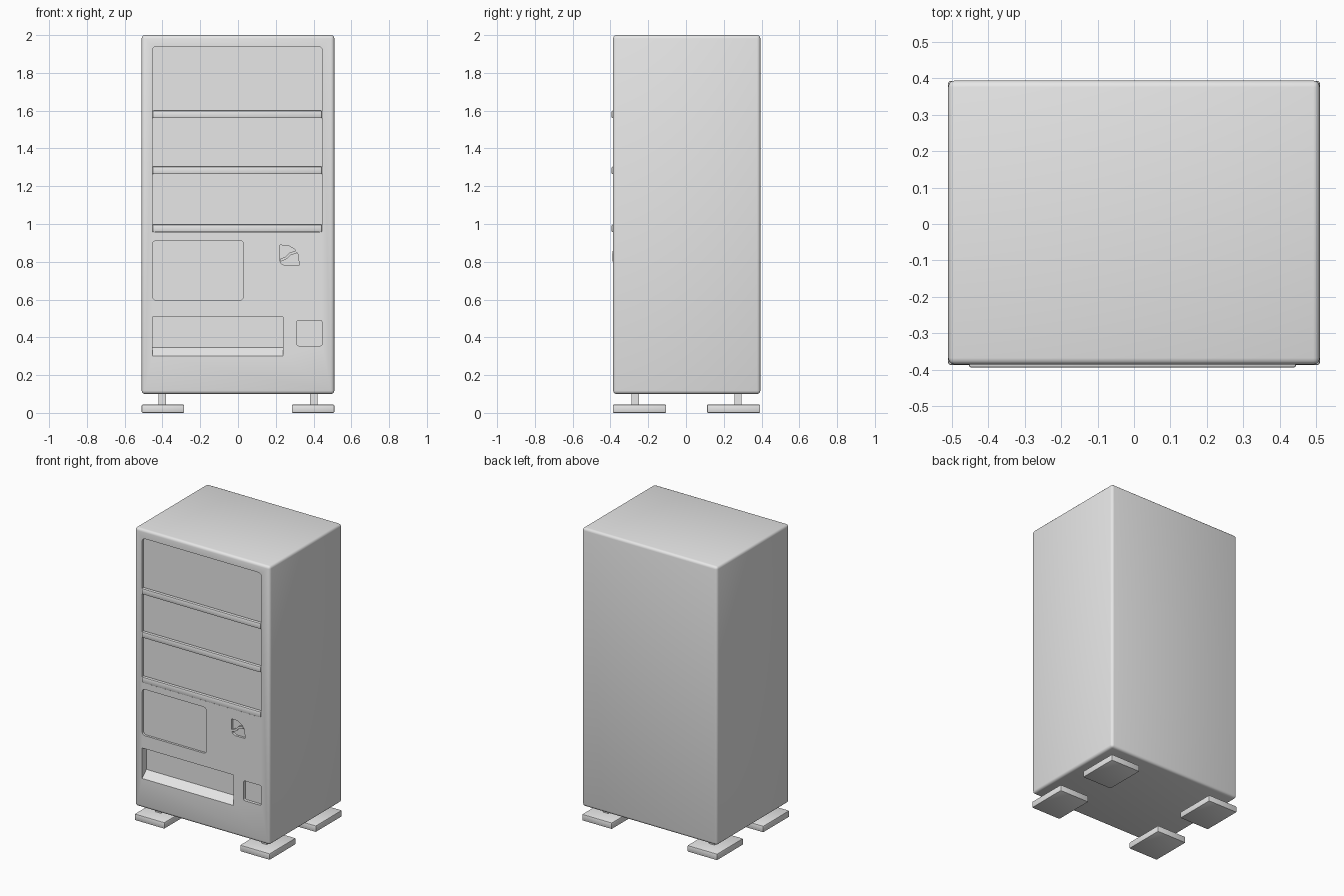
import bpy, bmesh, math

if "Cube" in bpy.data.objects:
    bpy.data.objects.remove(bpy.data.objects["Cube"])

FRONT, BACK = -0.386, 0.394

grey = bpy.data.materials.new("light_grey")
grey.diffuse_color = (0.8, 0.8, 0.8, 1)
grey.use_nodes = True
grey.node_tree.nodes["Principled BSDF"].inputs["Base Color"].default_value = grey.diffuse_color


def select(obj):
    bpy.ops.object.select_all(action='DESELECT')
    obj.select_set(True)
    bpy.context.view_layer.objects.active = obj


def finish(obj):
    select(obj)
    bpy.ops.object.shade_smooth_by_angle(angle=math.radians(35))


def make(name, bm):
    bmesh.ops.recalc_face_normals(bm, faces=bm.faces)
    mesh = bpy.data.meshes.new(name)
    bm.to_mesh(mesh)
    bm.free()
    obj = bpy.data.objects.new(name, mesh)
    bpy.context.collection.objects.link(obj)
    mesh.materials.append(grey)
    return obj


def box(name, x, y, z, bevel=0.0, segments=2):
    """Box from (min, max) ranges with rounded edges."""
    bm = bmesh.new()
    bmesh.ops.create_cube(bm, size=1)
    for v in bm.verts:
        v.co = [r[0] if c < 0 else r[1] for c, r in zip(v.co, (x, y, z))]
    if bevel:
        bmesh.ops.bevel(bm, geom=bm.edges[:], offset=bevel, segments=segments,
                        profile=0.5, affect='EDGES')
    return make(name, bm)


def prism(name, points, offset):
    """Closed 3D outline swept along an offset."""
    bm = bmesh.new()
    face = bm.faces.new([bm.verts.new(p) for p in points])
    out = bmesh.ops.extrude_face_region(bm, geom=[face])["geom"]
    bmesh.ops.translate(bm, vec=offset,
                        verts=[g for g in out if isinstance(g, bmesh.types.BMVert)])
    return make(name, bm)


def rounded_rect(x0, x1, z0, z1, r, steps=4):
    pts = []
    corners = ((x1 - r, z1 - r), (x0 + r, z1 - r), (x0 + r, z0 + r), (x1 - r, z0 + r))
    for i, (cx, cz) in enumerate(corners):
        for s in range(steps + 1):
            a = math.pi / 2 * (i + s / steps)
            pts.append((cx + r * math.cos(a), cz + r * math.sin(a)))
    return pts


def cut(target, cutter):
    mod = target.modifiers.new("cut", 'BOOLEAN')
    mod.operation, mod.solver, mod.object = 'DIFFERENCE', 'EXACT', cutter
    select(target)
    bpy.ops.object.modifier_apply(modifier=mod.name)
    bpy.data.objects.remove(cutter)


def recess(target, outline, depth):
    pts = [(x, FRONT - 0.05, z) for x, z in outline]
    cut(target, prism("recess_cutter", pts, (0, 0.05 + depth, 0)))


# Cabinet with softened edges
cabinet = box("cabinet", (-0.51, 0.51), (FRONT, BACK), (0.1, 2.0), 0.018, 3)

# Display window, selection panel and change tray
recess(cabinet, rounded_rect(-0.453, 0.445, 0.955, 1.94, 0.02), 0.015)
recess(cabinet, rounded_rect(-0.453, 0.03, 0.597, 0.912, 0.02), 0.015)
recess(cabinet, rounded_rect(0.312, 0.445, 0.355, 0.49, 0.01), 0.02)

# Coin slot with a curved outline
coin = [(0.222, 0.888), (0.265, 0.886), (0.298, 0.868), (0.318, 0.84),
        (0.324, 0.78), (0.25, 0.78), (0.23, 0.79), (0.22, 0.81)]
recess(cabinet, coin, 0.015)

# Delivery slot with a sloping floor
slot = [(FRONT - 0.05, 0.30), (FRONT, 0.30), (FRONT + 0.045, 0.345),
        (FRONT + 0.045, 0.508), (FRONT - 0.05, 0.508)]
cut(cabinet, prism("slot_cutter", [(-0.453, y, z) for y, z in slot], (0.69, 0, 0)))
finish(cabinet)

# Curved ridge across the coin slot
top = [(0.221, 0.815), (0.25, 0.826), (0.275, 0.85), (0.307, 0.858)]
ridge = top + [(x + 0.004, z - 0.014) for x, z in reversed(top)]
finish(prism("coin_ridge", [(x, FRONT - 0.002, z) for x, z in ridge], (0, 0.018, 0)))

# Shelf bars across the display
for i, z in enumerate((0.957, 1.264, 1.56)):
    finish(box(f"shelf_{i + 1}", (-0.453, 0.445), (-0.394, FRONT + 0.016),
               (z, z + 0.04), 0.006))

# Four feet, each a post on a flat pad
for sx, side in ((-1, "left"), (1, "right")):
    for sy, end in ((-1, "front"), (1, "back")):
        def span(s, a, b, shift=0.0):
            return tuple(sorted((s * a + shift, s * b + shift)))
        finish(box(f"{end}_{side}_pad", span(sx, 0.285, 0.51),
                   span(sy, 0.108, 0.39, 0.003), (0, 0.044), 0.006))
        finish(box(f"{end}_{side}_post", span(sx, 0.38, 0.42),
                   span(sy, 0.253, 0.291, 0.003), (0.04, 0.11)))
